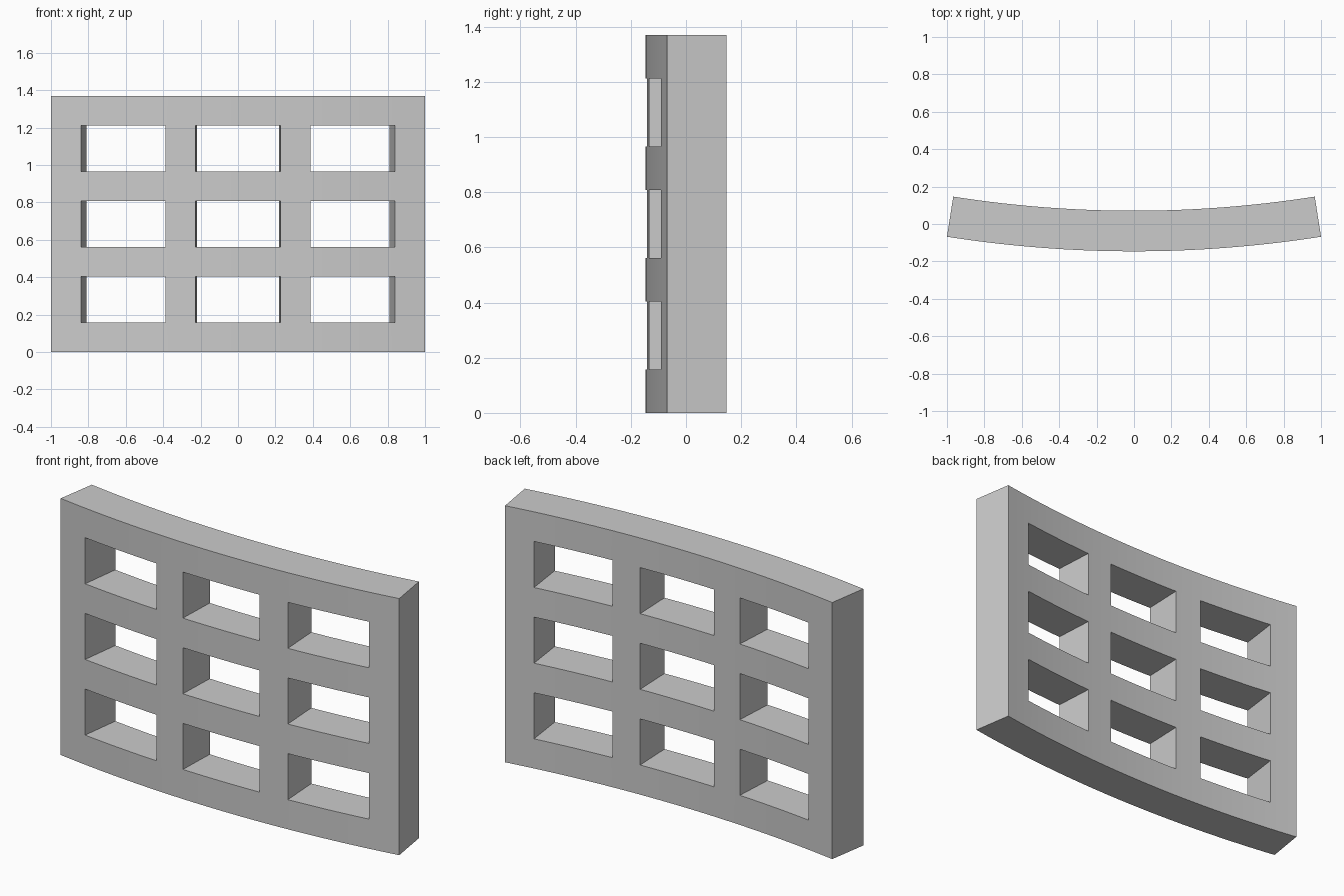
import bpy
import bmesh
import math

if "Cube" in bpy.data.objects:
    bpy.data.objects.remove(bpy.data.objects["Cube"])

R_FRONT, R_BACK = 6.45, 6.233       # front and back radii of the curved panel
HALF = math.asin(1 / R_FRONT)       # half the angle it spans
CENTRE_Y = R_FRONT - 0.146          # axis of curvature, behind the panel
HEIGHT, BAR_Z = 1.37, 0.158         # overall height and rail thickness
BAR_A = 0.0252                      # angular width of each upright


def spans(start, end, bar, bar_cuts, gap_cuts):
    """Split a length into bar, gap, bar ... as (low, high, is_gap) strips."""
    gap = (end - start - 4 * bar) / 3
    out, pos = [], start
    for i in range(7):
        size, n = (gap, gap_cuts) if i % 2 else (bar, bar_cuts)
        out += [(pos + size * k / n, pos + size * (k + 1) / n, i % 2 == 1)
                for k in range(n)]
        pos += size
    return out


def point(angle, z, radius):
    return (radius * math.sin(angle), CENTRE_Y - radius * math.cos(angle), z)


# Front skin: curved grid with nine openings
bm = bmesh.new()
for a0, a1, gap_a in spans(-HALF, HALF, BAR_A, 3, 8):
    for z0, z1, gap_z in spans(0, HEIGHT, BAR_Z, 1, 1):
        if not (gap_a and gap_z):
            bm.faces.new([bm.verts.new(point(a, z, R_FRONT))
                          for a, z in ((a0, z0), (a1, z0), (a1, z1), (a0, z1))])
bmesh.ops.remove_doubles(bm, verts=bm.verts, dist=1e-4)

# Thickness: extrude the skin radially towards the axis
geom = bmesh.ops.extrude_face_region(bm, geom=bm.faces[:], use_keep_orig=True)["geom"]
for v in geom:
    if isinstance(v, bmesh.types.BMVert):
        v.co.x *= R_BACK / R_FRONT
        v.co.y = CENTRE_Y + (v.co.y - CENTRE_Y) * R_BACK / R_FRONT
bmesh.ops.recalc_face_normals(bm, faces=bm.faces)

mesh = bpy.data.meshes.new("lattice_panel")
bm.to_mesh(mesh)
bm.free()
panel = bpy.data.objects.new("lattice_panel", mesh)
bpy.context.collection.objects.link(panel)

# Plain grey finish
grey = bpy.data.materials.new("light_grey")
grey.diffuse_color = (0.6, 0.6, 0.6, 1)
grey.use_nodes = True
grey.node_tree.nodes["Principled BSDF"].inputs["Base Color"].default_value = grey.diffuse_color
mesh.materials.append(grey)

# Smooth curve with crisp edges
bpy.context.view_layer.objects.active = panel
panel.select_set(True)
bpy.ops.object.shade_smooth_by_angle(angle=math.radians(30))
